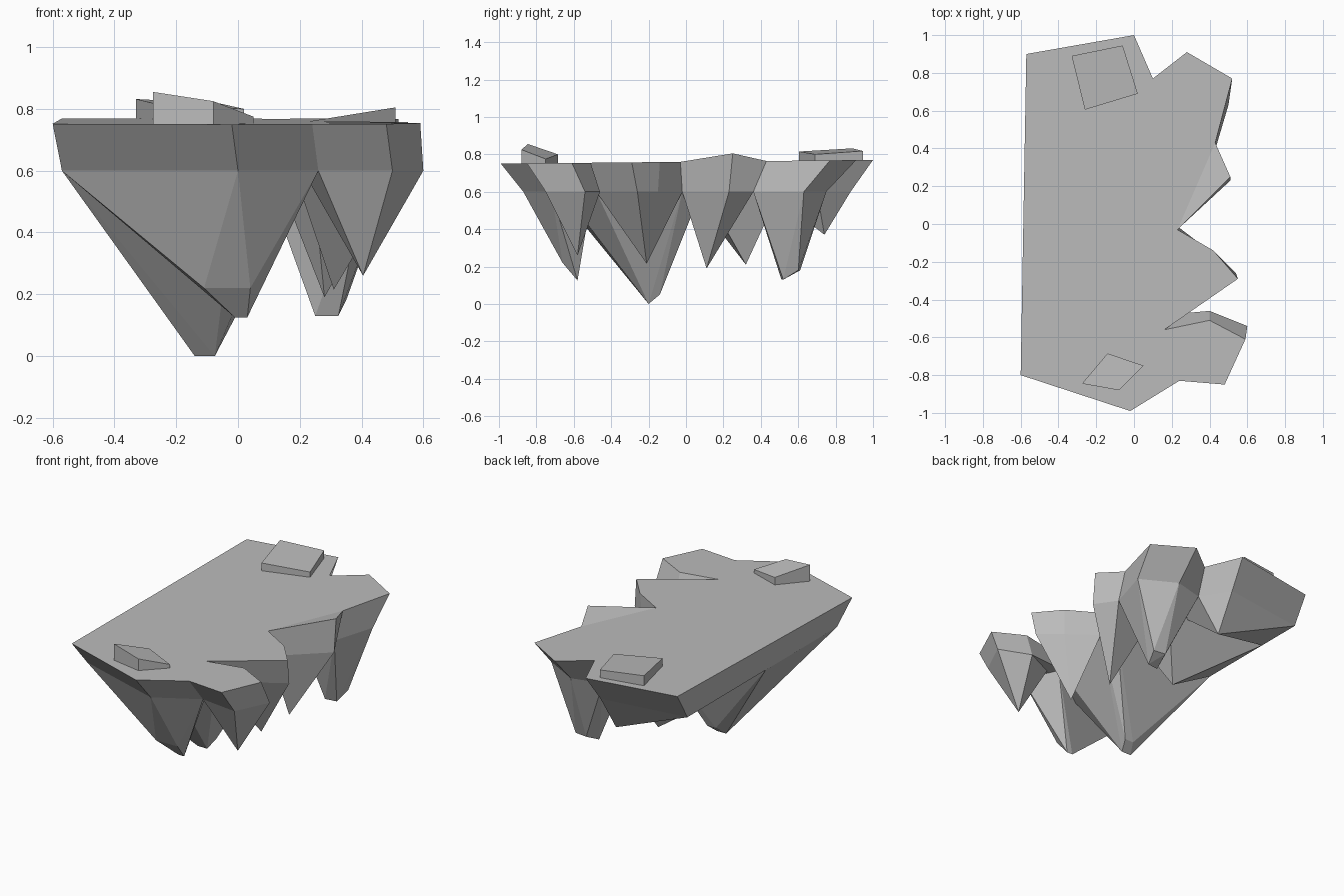
import bpy
import bmesh
from mathutils import Vector

default_cube = bpy.data.objects.get("Cube")
if default_cube:
    bpy.data.objects.remove(default_cube, do_unlink=True)

# One stone material shared by every part
stone = bpy.data.materials.new("grey stone")
stone.use_nodes = True
colour = (.5, .5, .5, 1)
stone.diffuse_color = colour
shader = stone.node_tree.nodes["Principled BSDF"]
shader.inputs["Base Color"].default_value = colour
shader.inputs["Roughness"].default_value = .9


def finish(name, mesh_builder):
    """Turn a bmesh into a flat shaded stone object."""
    bmesh.ops.recalc_face_normals(mesh_builder, faces=mesh_builder.faces)
    mesh = bpy.data.meshes.new(name)
    mesh_builder.to_mesh(mesh)
    mesh_builder.free()
    mesh.materials.append(stone)
    part = bpy.data.objects.new(name, mesh)
    bpy.context.collection.objects.link(part)
    return part


def hull(name, points):
    """Build a faceted rock as the convex hull of a few points."""
    builder = bmesh.new()
    for point in points:
        builder.verts.new(point)
    result = bmesh.ops.convex_hull(builder, input=builder.verts)
    loose = {v for v in result["geom_interior"] if isinstance(v, bmesh.types.BMVert)}
    bmesh.ops.delete(builder, geom=list(loose), context="VERTS")
    bmesh.ops.dissolve_limit(builder, angle_limit=.02,
                             verts=builder.verts, edges=builder.edges)
    return finish(name, builder)


# Ledge outline, clockwise from the back corner of the straight side
top_outline = [
    (-.57, .9), (0, 1), (.1, .77), (.28, .91), (.52, .77), (.43, .43),
    (.51, .25), (.23, -.03), (.42, -.14), (.55, -.29), (.16, -.56),
    (.4, -.51), (.59, -.61), (.48, -.85), (.24, -.83), (-.02, -.99), (-.6, -.8)]
# Matching outline at the foot of the rim
foot_outline = [
    (-.57, .8), (-.02, .88), (.09, .7), (.28, .75), (.5, .63), (.42, .36),
    (.51, .23), (.24, -.02), (.41, -.15), (.54, -.26), (.18, -.48),
    (.4, -.46), (.6, -.54), (.5, -.75), (.26, -.72), (0, -.87), (-.57, -.69)]
foot_height = .6
raised = 6  # outline corner that is lifted above the ledge


def top_height(index, y):
    return .805 if index == raised else .76 + .01 * y


# Ledge slab with a rim that leans inward and one lifted corner
slab = bmesh.new()
upper = [slab.verts.new((x, y, top_height(i, y))) for i, (x, y) in enumerate(top_outline)]
lower = [slab.verts.new((x, y, foot_height)) for x, y in foot_outline]
slab.faces.new([v for v in upper if v is not upper[raised]])
slab.faces.new(upper[raised - 1:raised + 2])
slab.faces.new(lower)
for i in range(len(upper)):
    slab.faces.new((upper[i - 1], upper[i], lower[i], lower[i - 1]))
finish("ledge_slab", slab)

# Hanging spikes: rim corners used, extra base points, tip points
spikes = {
    "front_spike": ((14, 15, 16), [(.16, -.5)],
                    [(-.01, -.58, .125), (.03, -.58, .125),
                     (-.11, -.66, .22), (.04, -.66, .22)]),
    "front_left_spike": ((11, 12, 13, 14), [(.21, -.55)], [(.405, -.58, .26)]),
    "middle_left_spike": ((7, 8, 9, 10), [], [(.31, -.21, .215)]),
    "raised_corner_spike": ((5, 6, 7), [(.12, .3)], [(.28, .11, .19)]),
    "back_left_spike": ((2, 3, 4, 5), [(.08, .45)],
                        [(.25, .51, .13), (.325, .52, .13),
                         (.35, .6, .18), (.27, .61, .18)]),
    "back_spike": ((0, 1, 2), [(-.57, .5), (0, .45)], [(-.03, .74, .37)]),
    "middle_spike": ((), [(-.57, .5), (-.57, .02), (.1, .1), (.15, .5)],
                     [(-.03, .32, .21)]),
    "main_spike": ((7, 10, 16), [(-.57, .02), (.2, .08), (0, -.66)],
                   [(-.14, -.2, 0), (-.075, -.2, 0),
                    (-.05, -.14, .05), (-.11, -.14, .05)]),
}
for name, (corners, extra, tips) in spikes.items():
    base = [foot_outline[i] for i in corners] + extra
    hull(name, [(x, y, foot_height) for x, y in base] + tips)


def boulder(name, top_points):
    """Flat stone sunk slightly into the ledge."""
    sunk = [Vector((x, y, .74)) for x, y, z in top_points]
    hull(name, sunk + [Vector(p) for p in top_points])


# Loose flat stones lying on the ledge
boulder("back_stone", [(-.33, .89, .832), (-.06, .945, .818),
                       (.02, .69, .8), (-.26, .605, .815)])
boulder("front_stone", [(-.14, -.685, .8), (.05, -.75, .775),
                        (-.08, -.88, .825), (-.275, -.845, .855)])
